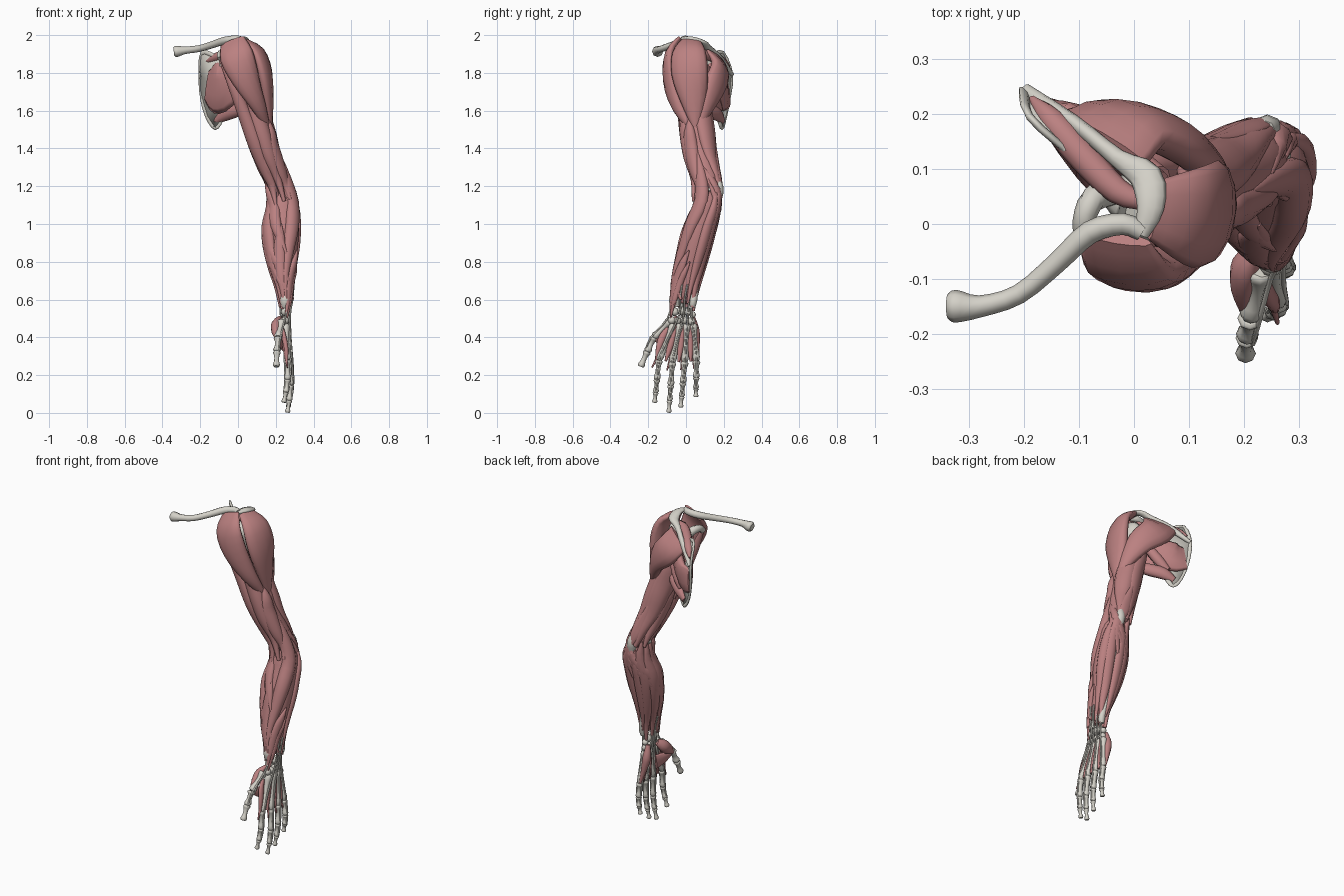
import bpy, bmesh
from math import sin, cos, radians, pi
from mathutils import Vector


def material(name, rgb):
    m = bpy.data.materials.new(name)
    m.diffuse_color = (*rgb, 1)
    return m


MUSCLE = material("muscle", (0.50, 0.22, 0.22))
BONE = material("bone", (0.66, 0.64, 0.58))


def finish(bm, name, mat):
    bmesh.ops.recalc_face_normals(bm, faces=bm.faces)
    me = bpy.data.meshes.new(name)
    bm.to_mesh(me)
    bm.free()
    me.materials.append(mat)
    for p in me.polygons:
        p.use_smooth = len(p.vertices) < 5
    ob = bpy.data.objects.new(name, me)
    bpy.context.collection.objects.link(ob)
    return ob


def spline(rows, steps):
    out = []
    for i in range(len(rows) - 1):
        a, b = rows[max(i - 1, 0)], rows[i]
        c, d = rows[i + 1], rows[min(i + 2, len(rows) - 1)]
        for k in range(steps):
            u = k / steps
            out.append([0.5 * (2 * q + (r - p) * u + (2 * p - 5 * q + 4 * r - s) * u * u
                        + (3 * q - p - 3 * r + s) * u ** 3) for p, q, r, s in zip(a, b, c, d)])
    return out + [list(rows[-1])]


def loft(name, rows, mat=MUSCLE, sides=10, steps=3):
    """rows: x, y, z, half width, half thickness, facing (angle in plan, or vector)"""
    full = []
    for r in rows:
        f = r[5]
        n = (cos(radians(f)), sin(radians(f)), 0) if isinstance(f, (int, float)) else f
        full.append([*r[:5], *n])
    pts = spline(full, steps)
    bm, rings = bmesh.new(), []
    for i, r in enumerate(pts):
        p = Vector(r[:3])
        tan = (Vector(pts[min(i + 1, len(pts) - 1)][:3]) - Vector(pts[max(i - 1, 0)][:3])).normalized()
        side = tan.cross(Vector(r[5:8])).normalized()
        nor = side.cross(tan)
        w, t = max(r[3], .002), max(r[4], .002)
        rings.append([bm.verts.new(p + side * w * cos(2 * pi * k / sides) + nor * t * sin(2 * pi * k / sides))
                      for k in range(sides)])
    for a, b in zip(rings, rings[1:]):
        for k in range(sides):
            j = (k + 1) % sides
            bm.faces.new((a[k], a[j], b[j], b[k]))
    bm.faces.new(rings[0])
    bm.faces.new(rings[-1])
    return finish(bm, name, mat)


def tube(name, pts, mat=BONE, facing=0, sides=8, steps=3):
    return loft(name, [(*p[:3], p[3], p[3], facing) for p in pts], mat, sides, steps)


# Limb envelope: z, centre x, centre y, radius x, radius y
LIMB = [(1.9, .01, .03, .085, .085), (1.75, .04, .04, .085, .095), (1.6, .08, .05, .085, .09),
        (1.5, .115, .06, .09, .097), (1.4, .142, .068, .085, .094), (1.3, .18, .09, .085, .09),
        (1.2, .218, .118, .082, .08), (1.1, .243, .11, .094, .082), (1.0, .235, .077, .112, .094),
        (.9, .234, .052, .108, .094), (.8, .235, .027, .088, .09), (.7, .242, .002, .064, .084),
        (.6, .255, -.015, .042, .073), (.5, .25, -.02, .032, .07)]


def limb(z):
    for a, b in zip(LIMB, LIMB[1:]):
        if z >= b[0]:
            u = (a[0] - z) / (a[0] - b[0])
            return [p + (q - p) * u for p, q in zip(a[1:], b[1:])]
    return LIMB[-1][1:]


def on_limb(z, ang, w, t, sink=0):
    cx, cy, rx, ry = limb(z)
    c, s = cos(radians(ang)), sin(radians(ang))
    return (cx + (rx - t - sink) * c, cy + (ry - t - sink) * s, z, w, t,
            tuple(Vector((c / rx, s / ry, 0)).normalized()))


BELLY = [.14, .75, 1, .97, .78, .45, .2]


def limb_muscle(name, z0, z1, a0, a1, w, t):
    rows = []
    for i, b in enumerate(BELLY):
        u = i / (len(BELLY) - 1)
        rows.append(on_limb(z0 + (z1 - z0) * u, a0 + (a1 - a0) * u, w * b, t * (.15 + .85 * b),
                            .012 if i == 0 else 0))
    loft(name, rows)


# Collar bone
UP = (0, 0, 1)
tube("clavicle", [(-.34, -.15, 1.912, .022), (-.325, -.15, 1.914, .03), (-.28, -.15, 1.92, .02),
                  (-.21, -.128, 1.928, .018), (-.14, -.07, 1.948, .019), (-.08, -.015, 1.968, .021),
                  (-.02, .0, 1.978, .02), (.015, -.015, 1.978, .017)], facing=UP)

# Shoulder blade: thin plate, thick borders, spine and hooks
RIM = [(-.13, .14, 1.89), (-.19, .195, 1.905), (-.2, .24, 1.79), (-.19, .225, 1.66), (-.16, .205, 1.56),
       (-.12, .19, 1.51), (-.085, .17, 1.56), (-.04, .09, 1.73), (-.01, .05, 1.82), (-.05, .07, 1.87)]
bm = bmesh.new()
vs = [bm.verts.new(p) for p in RIM]
mid = bm.verts.new((-.11, .155, 1.73))
for k in range(len(vs)):
    bm.faces.new((vs[k], vs[(k + 1) % len(vs)], mid))
blade = finish(bm, "scapula_blade", BONE)
mod = blade.modifiers.new("thickness", "SOLIDIFY")
mod.thickness, mod.offset = .012, 0
loft("scapula_border", [(*p, .013, .007, 222) for p in RIM + RIM[:1]], BONE, 8)
loft("scapula_spine", [(-.2, .243, 1.79, .014, .01, UP), (-.11, .185, 1.87, .014, .02, UP),
                       (-.03, .12, 1.93, .017, .018, UP), (.022, .085, 1.962, .03, .014, UP),
                       (.03, .03, 1.98, .025, .013, UP), (.012, -.02, 1.98, .014, .01, UP)], BONE)
tube("coracoid", [(-.04, .06, 1.85, .028), (-.075, .045, 1.895, .024), (-.092, .005, 1.9, .02),
                  (-.09, -.03, 1.875, .018)], facing=180)
tube("glenoid", [(-.05, .07, 1.82, .025), (-.01, .045, 1.83, .045), (.0, .04, 1.835, .04)], facing=UP)

# Shoulder blade muscles
loft("infraspinatus", [(-.18, .225, 1.69, .07, .008, 42), (-.11, .19, 1.69, .09, .028, 42),
                       (-.03, .125, 1.76, .06, .03, 42), (.05, .08, 1.86, .02, .015, 42)])
loft("subscapularis", [(-.165, .185, 1.735, .08, .006, 222), (-.12, .14, 1.725, .14, .022, 222),
                       (-.06, .075, 1.735, .12, .028, 222), (.0, .02, 1.81, .045, .02, 222)])
loft("supraspinatus", [(-.185, .228, 1.83, .006, .01, UP), (-.15, .188, 1.865, .024, .022, UP),
                       (-.09, .12, 1.89, .028, .026, UP), (-.03, .06, 1.91, .024, .022, UP),
                       (.02, .04, 1.92, .015, .012, UP)])
loft("teres_minor", [(-.09, .18, 1.6, .02, .012, 50), (-.04, .15, 1.67, .03, .025, 50),
                     (.05, .09, 1.81, .02, .015, 50)])
loft("teres_major", [(-.125, .195, 1.545, .018, .012, 60), (-.07, .165, 1.58, .036, .026, 60),
                     (.0, .11, 1.605, .035, .028, 60), (.07, .05, 1.64, .025, .012, 60)])

# Deltoid, three heads
loft("deltoid_front", [(-.03, -.025, 1.968, .068, .014, 260), (-.008, -.08, 1.89, .09, .032, 265),
                       (.04, -.082, 1.77, .075, .04, 278), (.11, -.04, 1.62, .042, .032, 300),
                       (.165, .035, 1.49, .012, .01, 320)], sides=12)
loft("deltoid_middle", [(.035, .025, 1.97, .055, .014, 352), (.105, .015, 1.91, .09, .032, 350),
                        (.14, .02, 1.8, .098, .04, 352), (.152, .038, 1.66, .07, .036, 0),
                        (.17, .052, 1.5, .014, .012, 0)], sides=12)
loft("deltoid_rear", [(-.06, .155, 1.89, .1, .014, 60), (-.005, .182, 1.815, .09, .036, 62),
                      (.08, .152, 1.73, .076, .038, 50), (.138, .102, 1.61, .044, .03, 35),
                      (.168, .065, 1.495, .012, .012, 20)], sides=12)

# Arm bones
tube("humerus", [(.0, .035, 1.88, .04), (.025, .03, 1.86, .065), (.06, .04, 1.76, .04),
                 (.13, .075, 1.45, .028), (.19, .105, 1.28, .03), (.222, .122, 1.19, .04), (.23, .12, 1.15, .03)])
tube("elbow_condyles", [(.15, .13, 1.2, .014), (.19, .13, 1.19, .026), (.25, .13, 1.18, .026),
                        (.28, .125, 1.19, .014)], facing=UP)
tube("ulna", [(.24, .172, 1.225, .016), (.243, .172, 1.18, .028), (.248, .157, 1.1, .024), (.242, .115, .9, .019),
              (.25, .06, .7, .015), (.265, .04, .6, .02), (.262, .035, .56, .014)])
tube("radius", [(.262, .085, 1.15, .022), (.26, .07, 1.08, .018), (.25, .0, .85, .018),
                (.25, -.045, .66, .022), (.25, -.06, .6, .03), (.25, -.055, .56, .024)])

# Deep muscle mass under the surface muscles
for nm, zs, f in (("brachialis", (1.62, 1.52, 1.42, 1.3, 1.2, 1.1), .78),
                  ("deep_forearm", (1.2, 1.13, 1.05, .95, .85, .75, .66, .58), .8)):
    rows = []
    for i, z in enumerate(zs):
        cx, cy, rx, ry = limb(z)
        k = f * (.4 if i in (0, len(zs) - 1) else 1)
        rows.append((cx, cy, z, ry * k, rx * k, 0))
    loft(nm, rows, sides=12)

# Upper arm muscles
loft("biceps_short_head", [(-.09, -.025, 1.87, .012, .01, 255), (-.035, -.035, 1.75, .026, .022, 250),
                           (.035, -.01, 1.58, .038, .034, 245), (.09, .01, 1.43, .042, .036, 245),
                           (.145, .045, 1.29, .034, .03, 240), (.21, .075, 1.14, .012, .012, 250)])
limb_muscle("biceps_long_head", 1.82, 1.12, 285, 275, .046, .036)
limb_muscle("coracobrachialis", 1.86, 1.45, 215, 195, .03, .026)
limb_muscle("triceps_lateral_head", 1.76, 1.17, 30, 65, .056, .036)
limb_muscle("triceps_long_head", 1.78, 1.17, 125, 100, .06, .04)
limb_muscle("triceps_medial_head", 1.55, 1.17, 170, 140, .042, .032)
limb_muscle("brachialis_outer", 1.56, 1.13, 330, 300, .042, .03)
limb_muscle("brachialis_inner", 1.5, 1.1, 225, 240, .036, .028)
loft("triceps_tendon", [on_limb(1.42, 85, .012, .012), on_limb(1.32, 83, .03, .014),
                        on_limb(1.24, 80, .032, .013), on_limb(1.18, 76, .018, .01)])

# Forearm muscles: start z, end z, start angle, end angle, half width, half thickness
for row in (("brachioradialis", 1.38, .6, 350, 268, .042, .032),
            ("long_radial_extensor", 1.3, .58, 0, 295, .038, .03),
            ("short_radial_extensor", 1.22, .57, 8, 318, .036, .026),
            ("finger_extensor", 1.22, .6, 22, 350, .04, .026),
            ("small_finger_extensor", 1.19, .58, 42, 22, .03, .022),
            ("ulnar_extensor", 1.2, .56, 58, 52, .036, .025),
            ("anconeus", 1.2, .96, 55, 84, .03, .018),
            ("ulnar_flexor", 1.2, .54, 128, 115, .04, .027),
            ("deep_finger_flexor", 1.14, .6, 100, 95, .032, .022),
            ("shallow_finger_flexor", 1.19, .56, 155, 160, .04, .028),
            ("palmaris", 1.2, .56, 178, 200, .036, .026),
            ("radial_flexor", 1.2, .55, 195, 232, .038, .028),
            ("round_pronator", 1.22, .84, 190, 285, .036, .026),
            ("long_thumb_flexor", 1.0, .58, 265, 250, .034, .022),
            ("thumb_abductor", .86, .52, 340, 275, .026, .016),
            ("thumb_extensor", .8, .5, 355, 290, .02, .014)):
    limb_muscle(*row)


# Hand bones
def bone(name, a, b, r):
    a, b = Vector(a), Vector(b)
    prof = ((0, .8), (.08, 1.15), (.28, .78), (.6, .7), (.88, 1.05), (1, .75))
    tube(name, [(*a.lerp(b, u), r * k) for u, k in prof], steps=2)


for i, (y, z, r) in enumerate(((-.06, .535, .023), (-.025, .54, .024), (.01, .535, .022), (.035, .52, .018),
                               (-.075, .49, .021), (-.045, .488, .02), (-.012, .49, .022), (.028, .485, .022))):
    bm = bmesh.new()
    bmesh.ops.create_icosphere(bm, subdivisions=2, radius=r)
    bmesh.ops.translate(bm, verts=bm.verts, vec=(.25, y, z))
    finish(bm, f"carpal_{i}", BONE)

# base, knuckle and tip of each finger
FINGERS = {"index": ((.252, -.065, .47), (.262, -.143, .28), (.242, -.166, .055)),
           "middle": ((.257, -.03, .47), (.272, -.072, .268), (.262, -.091, .002)),
           "ring": ((.257, .005, .47), (.274, -.006, .27), (.266, -.028, .03)),
           "little": ((.25, .038, .47), (.27, .056, .275), (.27, .052, .085))}
for i, (nm, (base, knuckle, tip)) in enumerate(FINGERS.items()):
    k, t = Vector(knuckle), Vector(tip)
    bulge = Vector((.01, 0, 0))
    j = [k, k.lerp(t, .46) + bulge, k.lerp(t, .76) + bulge * .7, t]
    bone(nm + "_metacarpal", base, knuckle, .0185)
    for n in range(3):
        bone(f"{nm}_phalanx_{n}", j[n], j[n + 1], (.0175, .0155, .0135)[n])
    # extensor tendon on the back, flexor tendon in the palm
    for label, s, ang in (("extensor", 1, 345 + 22 * i), ("flexor", -1, 195 - 12 * i)):
        p = [Vector(on_limb(z, ang, 0, .008)[:3]) for z in (.68, .6, .52)]
        off = Vector((.016 * s, 0, 0))
        p += [Vector(base).lerp(k, .5) + off, k + off, j[1] + off * .85, j[2] + off * .7]
        tube(f"{nm}_{label}_tendon", [(*q, .005) for q in p], sides=6)
    # small palm muscle beside each flexor tendon
    b = Vector(base) + Vector((-.018, -.008, -.03))
    loft(nm + "_lumbrical", [(*b.lerp(k + Vector((-.006, -.016, 0)), u), w, w, 180)
                             for u, w in ((0, .004), (.35, .011), (.7, .01), (1.25, .004))], sides=8)

# Thumb
TH = [(.232, -.085, .485), (.212, -.17, .4), (.206, -.205, .325), (.203, -.24, .245)]
for n, nm in enumerate(("metacarpal", "phalanx_0", "phalanx_1")):
    bone("thumb_" + nm, TH[n], TH[n + 1], (.021, .02, .018)[n])
tube("thumb_tendon", [(.27, -.07, .6, .005), (.25, -.098, .5, .005), (.226, -.185, .4, .005),
                      (.215, -.22, .32, .004)], sides=6)

# Muscles between the hand bones
order = list(FINGERS.values())
for i in range(3):
    b = (Vector(order[i][0]) + Vector(order[i + 1][0])) / 2
    k = (Vector(order[i][1]) + Vector(order[i + 1][1])) / 2
    loft(f"interosseous_{i}", [(*b.lerp(k, u), w, .011, 0) for u, w in
                               ((.05, .006), (.4, .015), (.7, .015), (1, .006))], sides=8)
loft("first_interosseous", [(.235, -.095, .45, .01, .008, 0), (.244, -.125, .4, .02, .013, 0),
                            (.255, -.145, .34, .015, .012, 0), (.258, -.158, .27, .006, .006, 0)])
loft("thumb_adductor", [(.238, -.05, .37, .045, .008, 180), (.225, -.11, .378, .034, .013, 180),
                        (.212, -.168, .395, .012, .009, 180)])
loft("thenar", [(.222, -.04, .5, .018, .01, 180), (.205, -.075, .47, .034, .027, 180),
                (.2, -.115, .435, .03, .024, 180), (.206, -.165, .395, .01, .01, 180)])
loft("hypothenar", [(.23, .035, .51, .012, .01, 140), (.23, .047, .44, .024, .024, 140),
                    (.242, .055, .37, .018, .018, 140), (.262, .066, .28, .006, .006, 140)])
